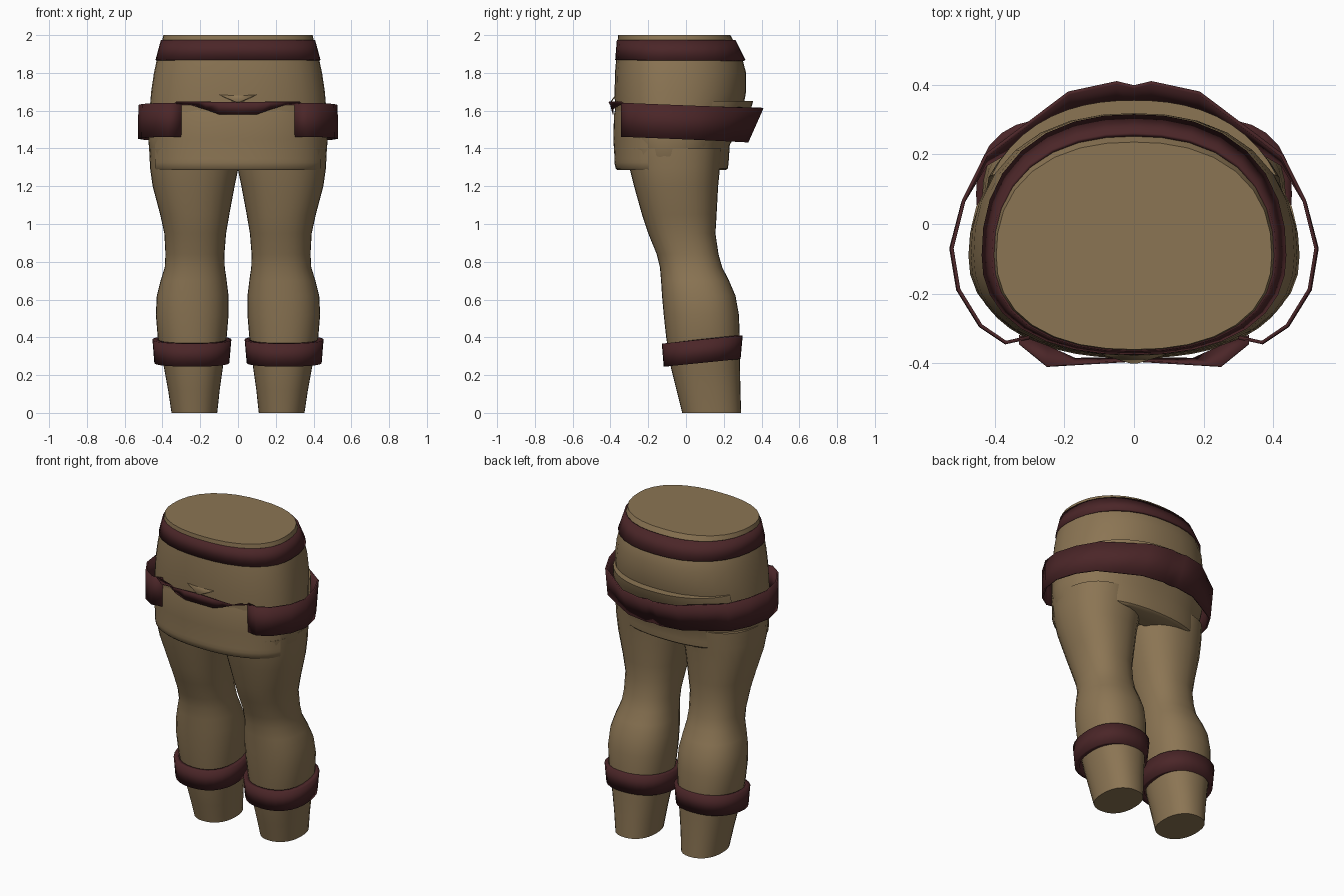
import bpy, bmesh, math

if "Cube" in bpy.data.objects:
    bpy.data.objects.remove(bpy.data.objects["Cube"])


def material(name, rgb):
    m = bpy.data.materials.new(name)
    m.diffuse_color = (*rgb, 1)
    m.use_nodes = True
    m.node_tree.nodes["Principled BSDF"].inputs["Base Color"].default_value = m.diffuse_color
    return m


TAN = material("tan cloth", (0.26, 0.178, 0.088))
MAROON = material("dark maroon leather", (0.07, 0.019, 0.021))


def ring(x0, x1, y0, y1, z, tilt=0.0, n=28, yc=None, e=2.3, a0=0, a1=360):
    """Rounded outline inside a box; yc is the widest point, a0..a1 an optional arc."""
    cx, rx = (x0 + x1) / 2, (x1 - x0) / 2
    cy = (y0 + y1) / 2 if yc is None else yc
    count = n if a1 - a0 == 360 else n + 1
    pts = []
    for i in range(count):
        a = math.radians(a0 + (a1 - a0) * i / n)
        c, s = math.cos(a), math.sin(a)
        k = (abs(c) ** e + abs(s) ** e) ** (-1 / e)
        y = cy + s * k * ((y1 - cy) if s > 0 else (cy - y0))
        pts.append((cx + c * k * rx, y, z + tilt * (y - cy)))
    return pts


def loft(name, rings, mat, closed=True, caps=True, thick=0.0, angle=40):
    bm = bmesh.new()
    rows = [[bm.verts.new(p) for p in r] for r in rings]
    n = len(rows[0])
    for a, b in zip(rows, rows[1:]):
        for i in range(n if closed else n - 1):
            j = (i + 1) % n
            bm.faces.new((a[i], a[j], b[j], b[i]))
    if caps:
        bm.faces.new(rows[0][::-1])
        bm.faces.new(rows[-1])
        bmesh.ops.recalc_face_normals(bm, faces=bm.faces)
    me = bpy.data.meshes.new(name)
    bm.to_mesh(me)
    bm.free()
    me.materials.append(mat)
    ob = bpy.data.objects.new(name, me)
    bpy.context.collection.objects.link(ob)
    if thick:
        mod = ob.modifiers.new("thickness", 'SOLIDIFY')
        mod.thickness = thick
        mod.offset = -1
    bpy.ops.object.select_all(action='DESELECT')
    ob.select_set(True)
    bpy.context.view_layer.objects.active = ob
    bpy.ops.object.shade_smooth_by_angle(angle=math.radians(angle))
    return ob


def mirror_x(ob):
    ob.modifiers.new("mirror", 'MIRROR')


# Hips and waist: height, half width, front, back
hips = [(1.30, .44, -.31, .18), (1.36, .468, -.335, .21), (1.45, .475, -.365, .24),
        (1.6, .468, -.376, .30), (1.7, .46, -.378, .318), (1.8, .445, -.376, .318),
        (1.87, .43, -.37, .30), (1.95, .407, -.363, .262), (2.0, .395, -.36, .235)]
loft("hips", [ring(-w, w, f, b, z, yc=-.09, n=32) for z, w, f, b in hips], TAN)

# Legs: height, inner, outer, front, back
leg = [(0, .11, .352, -.02, .292), (.12, .097, .37, -.05, .288), (.24, .08, .392, -.08, .286),
       (.4, .06, .425, -.105, .285), (.52, .05, .435, -.118, .28), (.62, .05, .43, -.127, .262),
       (.7, .06, .41, -.132, .228), (.77, .07, .388, -.138, .192), (.84, .072, .384, -.155, .172),
       (.95, .063, .39, -.2, .156), (1.05, .046, .412, -.233, .162), (1.2, .018, .452, -.275, .17),
       (1.3, -.003, .466, -.3, .18), (1.4, -.01, .47, -.32, .19)]
mirror_x(loft("legs", [ring(a, b, f, k, z) for z, a, b, f, k in leg], TAN))

# Front and back skirt panels: height, half width, y extent
front = [(1.285, .45, -.362), (1.295, .46, -.372), (1.325, .463, -.38), (1.345, .463, -.378),
         (1.45, .464, -.385), (1.58, .46, -.381), (1.64, .445, -.368)]
loft("front_skirt_panel", [ring(-w, w, f, .2, z, yc=-.09, n=20, a0=-158, a1=-22)
                           for z, w, f in front], TAN)
back = [(1.285, .455, .21), (1.295, .465, .222), (1.33, .468, .226), (1.42, .47, .232),
        (1.5, .47, .28), (1.6, .465, .342), (1.65, .455, .355)]
loft("back_skirt_panel", [ring(-w, w, -.3, b, z, yc=-.09, n=20, a0=30, a1=150)
                          for z, w, b in back], TAN)

# Waist belt
loft("waist_belt", [ring(-w, w, f, b, z, yc=-.09, n=32) for z, w, f, b in
                    [(1.868, .437, -.375, .315), (1.975, .408, -.366, .262)]],
     MAROON, caps=False, thick=.012)

# Loose hip belt: outline of the right half from the back round to the front
half = [(.05, .41), (.19, .38), (.31, .29), (.43, .2), (.495, .07), (.53, -.07),
        (.51, -.19), (.445, -.295), (.37, -.345), (.3, -.33)]
path = [(-x, y) for x, y in half[::-1]] + [(0, .398)] + half
low, high = [], []
for x, y in path[::-1]:
    drop = .04 * (y + .35)
    pull = .08 * max(0, y / .41) ** 1.5
    low.append((x, y - pull, 1.462 - drop))
    high.append((x * .995, y, 1.642 - drop))
loft("hip_belt", [low, high], MAROON, closed=False, caps=False, thick=.01)

# Folded strip of the hip belt showing at the front
xs = [-.33, -.25, -.17, -.1, 0, .1, .17, .25, .33]
top, bottom = [], []
for x in xs:
    a = abs(x)
    edge = -.395 - .06 * a if a < .3 else -.345
    top.append((x, edge, 1.645))
    bottom.append((x, -.388 if a < .18 else -.35 if a < .3 else -.32,
                   1.58 if a < .12 else 1.605 if a < .18 else 1.63))
loft("front_belt_fold", [bottom, top], MAROON, closed=False, caps=False, thick=.005, angle=20)

# Small cloth flap above the fold
loft("cloth_fold", [[(-.01, -.4, 1.647), (.01, -.4, 1.647)],
                    [(-.11, -.37, 1.69), (.11, -.37, 1.69)]],
     TAN, closed=False, caps=False, thick=.006)

# Calf straps
mirror_x(loft("calf_straps",
              [ring(.046, .443, -.118, .289, .265, tilt=.1),
               ring(.035, .453, -.128, .3, .388, tilt=.1)],
              MAROON, caps=False, thick=.03))
